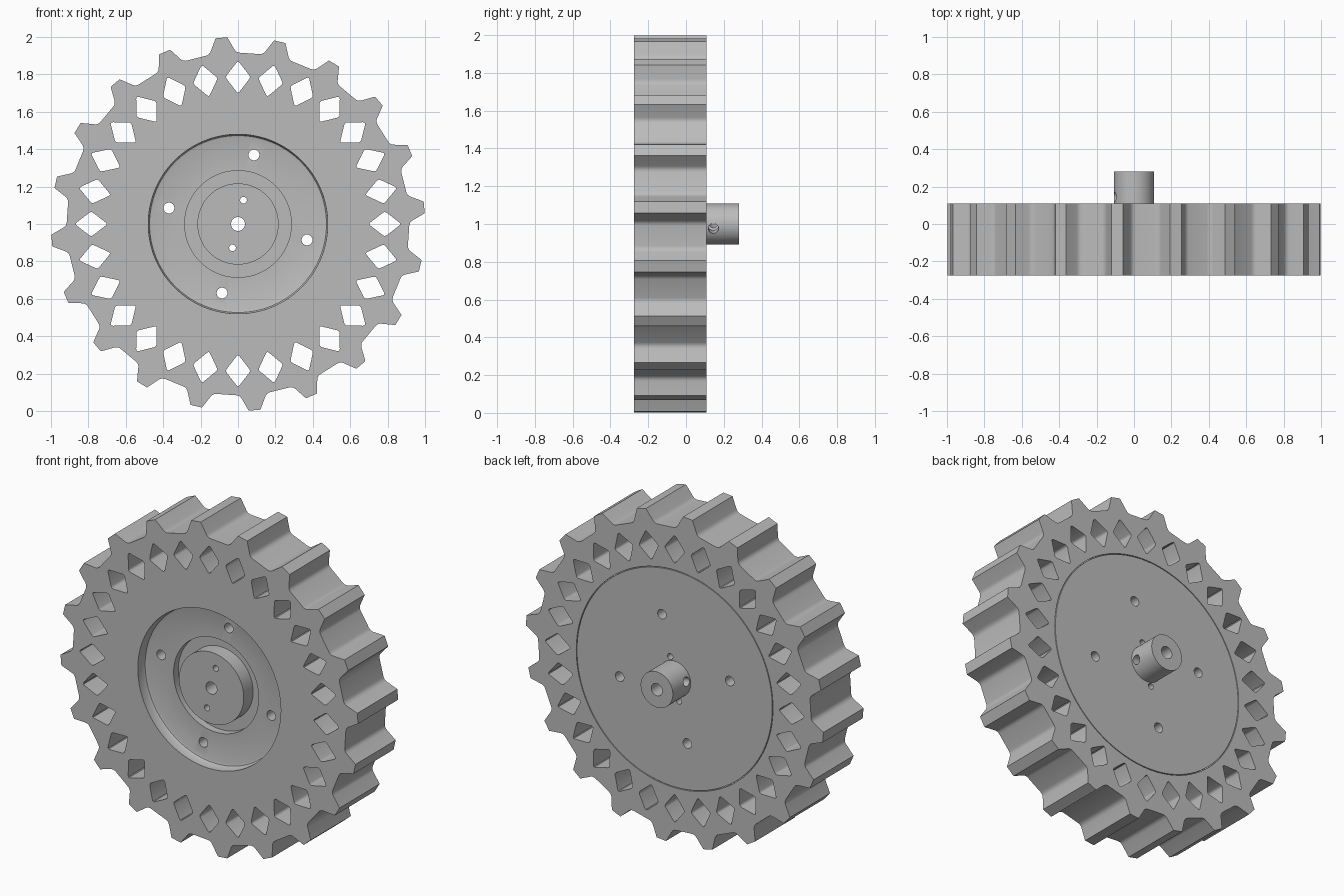
import bpy, bmesh, math
from mathutils import Vector, Matrix

if "Cube" in bpy.data.objects:
    bpy.data.objects.remove(bpy.data.objects["Cube"], do_unlink=True)

FRONT, BACK, HUB_END = -0.275, 0.109, 0.28
TEETH, WINDOWS = 20, 28
TURN = math.radians(5.1)      # rotation of the teeth
DRILL = math.radians(-13)     # rotation of the bolt pattern
CENTRE = Vector((0, 0, 1))

grey = bpy.data.materials.new("plain grey")
grey.use_nodes = True
colour = (0.5, 0.5, 0.5, 1)
grey.diffuse_color = colour
grey.node_tree.nodes["Principled BSDF"].inputs["Base Color"].default_value = colour


def polar(r, a):
    return Vector((r * math.cos(a), r * math.sin(a)))


def rounded(points, radii, steps=4):
    """Round the corners of a closed outline."""
    out = []
    for i, p in enumerate(points):
        r = radii[i % len(radii)]
        if r == 0:
            out.append(p)
            continue
        a = p + (points[i - 1] - p).normalized() * r
        b = p + (points[(i + 1) % len(points)] - p).normalized() * r
        for k in range(steps + 1):
            t = k / steps
            out.append(a * (1 - t) ** 2 + p * 2 * t * (1 - t) + b * t * t)
    return out


def add_prism(bm, outline, y0, y1):
    """Extrude an x-z outline along y."""
    face = bm.faces.new([bm.verts.new((p.x, y0, p.y)) for p in outline])
    new = bmesh.ops.extrude_face_region(bm, geom=[face])["geom"]
    verts = [v for v in new if isinstance(v, bmesh.types.BMVert)]
    bmesh.ops.translate(bm, verts=verts, vec=(0, y1 - y0, 0))


def add_disc(bm, centre, r, y0, y1, sides=32):
    ring = [centre + polar(r, math.tau * i / sides) for i in range(sides)]
    add_prism(bm, ring, y0, y1)


def add_lathe(bm, profile, sides=128):
    """Spin an (r, y) profile about the wheel's axle."""
    verts = [bm.verts.new((r, y, 0)) for r, y in profile]
    edges = [bm.edges.new(pair) for pair in zip(verts, verts[1:])]
    if profile[0][0] > 0:
        edges.append(bm.edges.new((verts[-1], verts[0])))
    bmesh.ops.spin(bm, geom=verts + edges, cent=(0, 0, 0), axis=(0, 1, 0),
                   angle=math.tau, steps=sides, use_duplicate=False)
    bmesh.ops.remove_doubles(bm, verts=bm.verts, dist=1e-5)


def finish(name, bm):
    bmesh.ops.recalc_face_normals(bm, faces=bm.faces)
    mesh = bpy.data.meshes.new(name)
    bm.to_mesh(mesh)
    bm.free()
    obj = bpy.data.objects.new(name, mesh)
    obj.location = CENTRE
    mesh.materials.append(grey)
    bpy.context.collection.objects.link(obj)
    return obj


def select(obj):
    bpy.ops.object.select_all(action='DESELECT')
    obj.select_set(True)
    bpy.context.view_layer.objects.active = obj


def cut(obj, cutters):
    select(obj)
    for cutter in cutters:
        cutter.hide_render = True
        mod = obj.modifiers.new("cut", 'BOOLEAN')
        mod.operation = 'DIFFERENCE'
        mod.solver = 'EXACT'
        mod.object = cutter
        bpy.ops.object.modifier_apply(modifier=mod.name)
    bpy.ops.object.shade_smooth_by_angle(angle=math.radians(28))


# Toothed wheel: flat tips, rounded roots
outline = []
for i in range(TEETH):
    a = TURN + math.tau * i / TEETH
    for r, offset in ((0.917, -4.5), (1.0, -1.8), (1.0, 1.8), (0.917, 4.5)):
        outline.append(polar(r, a + math.radians(offset)))
bm = bmesh.new()
add_prism(bm, rounded(outline, (0.02, 0, 0, 0.02)), FRONT, BACK)
wheel = finish("toothed_wheel", bm)

# Diamond windows around the rim
bm = bmesh.new()
for i in range(WINDOWS):
    a = math.tau * i / WINDOWS
    out, side = polar(1, a), polar(1, a + math.pi / 2)
    mid = out * 0.785
    diamond = [mid + out * 0.088, mid + side * 0.068,
               mid - out * 0.088, mid - side * 0.068]
    add_prism(bm, rounded(diamond, (0.014,), 3), -0.4, 0.4)
windows = finish("window_cutter", bm)

# Front dish with a deeper channel around a raised centre boss
bm = bmesh.new()
add_lathe(bm, [(0, -0.255), (0.217, -0.255), (0.217, -0.165), (0.285, -0.165),
               (0.285, -0.21), (0.462, -0.21), (0.473, -0.214), (0.479, -0.225),
               (0.48, -0.3), (0, -0.3)])
dish = finish("dish_cutter", bm)

# Thin seam around the back plate
bm = bmesh.new()
add_lathe(bm, [(0.655, 0.1), (0.66, 0.1), (0.66, 0.15), (0.655, 0.15)])
seam = finish("seam_cutter", bm)

# Axle bore, four bolt holes and two pin holes
bm = bmesh.new()
add_disc(bm, Vector((0, 0)), 0.037, -0.5, 0.5)
for count, distance, size in ((4, 0.379, 0.029), (2, 0.131, 0.018)):
    for i in range(count):
        a = DRILL + math.pi / 2 + math.tau * i / count
        add_disc(bm, polar(distance, a), size, -0.5, 0.5)
drills = finish("drill_cutter", bm)

# Rear hub collar with a cross hole for set screws
bm = bmesh.new()
add_disc(bm, Vector((0, 0)), 0.108, 0.1, HUB_END, 64)
collar = finish("hub_collar", bm)
bm = bmesh.new()
spin = Matrix.Rotation(-DRILL, 4, 'Y') @ Matrix.Rotation(math.pi / 2, 4, 'Y')
bmesh.ops.create_cone(bm, cap_ends=True, segments=24, radius1=0.027,
                      radius2=0.027, depth=0.4,
                      matrix=Matrix.Translation((0, 0.145, 0)) @ spin)
cross = finish("set_screw_cutter", bm)

bpy.context.view_layer.update()
cut(wheel, [windows, dish, seam, drills])
cut(collar, [drills, cross])
for helper in (windows, dish, seam, drills, cross):
    bpy.data.objects.remove(helper, do_unlink=True)
